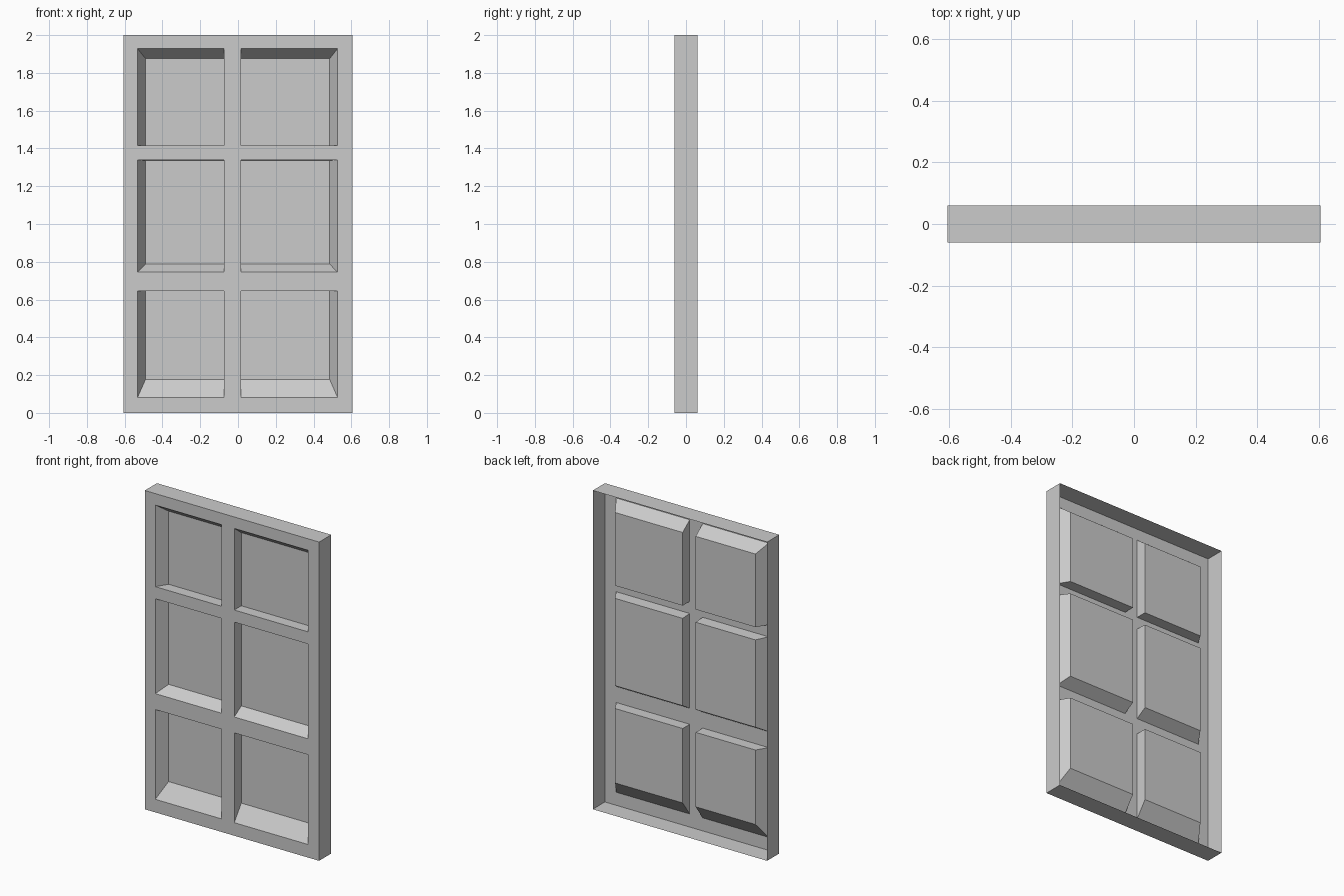
import bpy, bmesh

if "Cube" in bpy.data.objects:
    bpy.data.objects.remove(bpy.data.objects["Cube"])

FRONT, PANE, BACK = -0.06, 0.01, 0.06
W, H = 0.605, 2.0

# Openings as (edge on the front face, edge on the recessed panel)
COLS = [((-0.532, -0.074), (-0.489, -0.074)),
        ((0.016, 0.527), (0.016, 0.485))]
ROWS = [((0.082, 0.645), (0.178, 0.645)),
        ((0.745, 1.34), (0.788, 1.336)),
        ((1.416, 1.928), (1.416, 1.875))]


def rect(bm, xs, zs, y):
    (x0, x1), (z0, z1) = xs, zs
    return [bm.verts.new(p) for p in
            ((x0, y, z0), (x1, y, z0), (x1, y, z1), (x0, y, z1))]


def walls(bm, a, b, outward=False):
    for i in range(4):
        j = (i + 1) % 4
        q = [a[i], a[j], b[j], b[i]]
        bm.faces.new(q[::-1] if outward else q)


def finish(bm, name):
    bmesh.ops.remove_doubles(bm, verts=bm.verts, dist=1e-5)
    me = bpy.data.meshes.new(name)
    bm.to_mesh(me)
    bm.free()
    ob = bpy.data.objects.new(name, me)
    bpy.context.collection.objects.link(ob)
    return ob


# Front lattice: grid cells, skipping the six openings
bm = bmesh.new()
gx = [-W] + [v for c in COLS for v in c[0]] + [W]
gz = [0.0] + [v for r in ROWS for v in r[0]] + [H]
for i in range(len(gx) - 1):
    for k in range(len(gz) - 1):
        if i % 2 and k % 2:
            continue
        bm.faces.new(rect(bm, gx[i:i + 2], gz[k:k + 2], FRONT))
bmesh.ops.remove_doubles(bm, verts=bm.verts, dist=1e-5)
bmesh.ops.dissolve_limit(bm, angle_limit=0.01, verts=bm.verts, edges=bm.edges)
finish(bm, "front_lattice")

# Outer rim, open at the back
bm = bmesh.new()
walls(bm, rect(bm, (-W, W), (0, H), FRONT), rect(bm, (-W, W), (0, H), BACK), True)
finish(bm, "outer_rim")

# Recessed panels with sloped reveals
for r, (zf, zb) in enumerate(ROWS):
    for c, (xf, xb) in enumerate(COLS):
        bm = bmesh.new()
        front, back = rect(bm, xf, zf, FRONT), rect(bm, xb, zb, PANE)
        walls(bm, front, back)
        bm.faces.new(back)
        finish(bm, f"recessed_panel_{r + 1}_{c + 1}")
